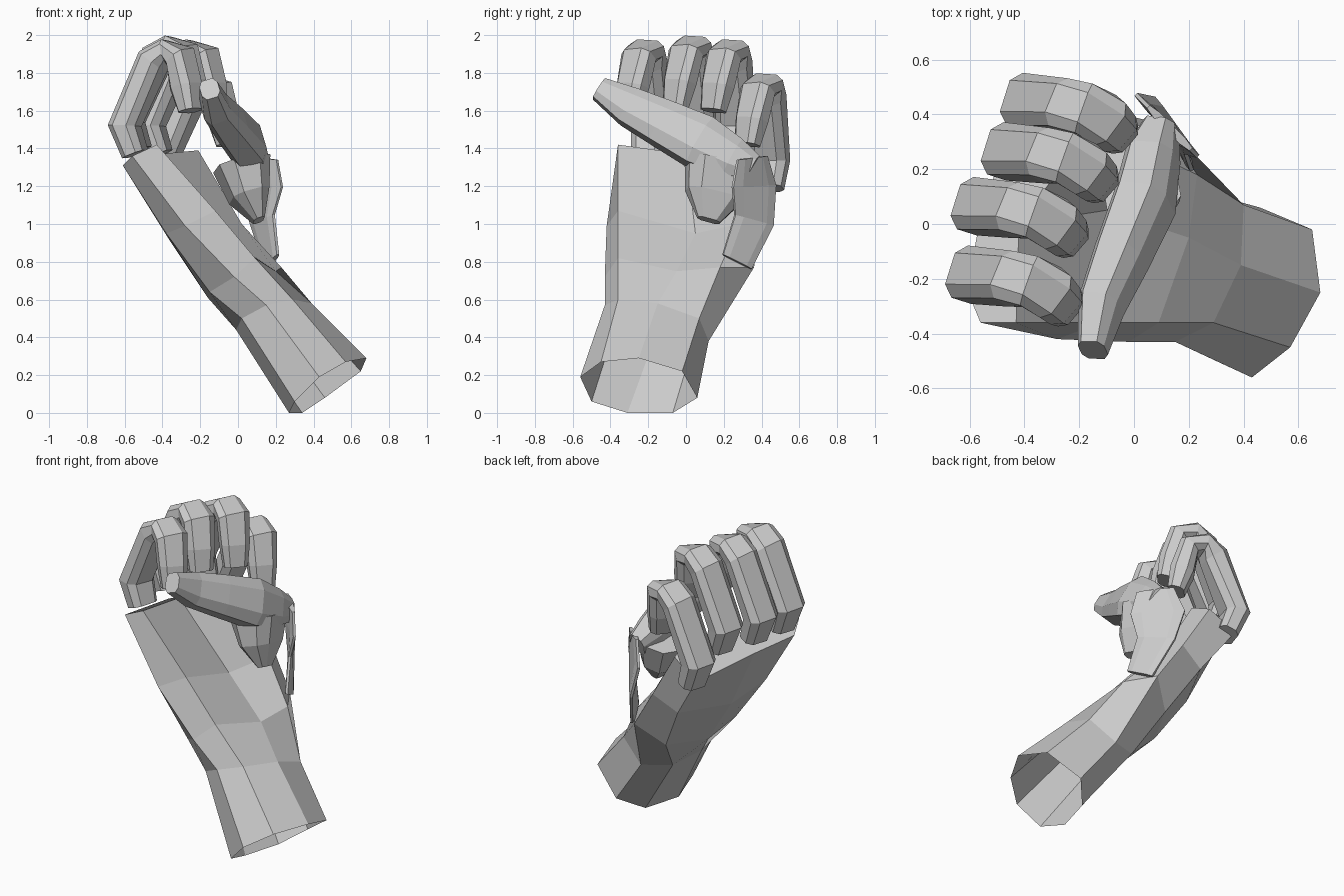
import bpy, bmesh
from mathutils import Vector

OCT = [(.6, 1), (1, .5), (1, -.5), (.6, -1), (-.6, -1), (-1, -.5), (-1, .5), (-.6, 1)]


def loft(name, rings, cap_start=True, cap_end=True):
    """Skin a list of equal-length point rings with flat faces."""
    bm = bmesh.new()
    vr = [[bm.verts.new(p) for p in r] for r in rings]
    n = len(rings[0])
    for a, b in zip(vr, vr[1:]):
        for i in range(n):
            j = (i + 1) % n
            bm.faces.new((a[i], a[j], b[j], b[i]))
    if cap_start:
        bm.faces.new(vr[0])
    if cap_end:
        bm.faces.new(vr[-1])
    bmesh.ops.recalc_face_normals(bm, faces=bm.faces)
    me = bpy.data.meshes.new(name)
    bm.to_mesh(me)
    bm.free()
    ob = bpy.data.objects.new(name, me)
    bpy.context.collection.objects.link(ob)
    return ob


def limb(name, path, offset=(0, 0, 0)):
    """Octagonal limb: path entries are (centre, width dir, half width, half depth)."""
    pts = [Vector(p[0]) + Vector(offset) for p in path]
    rings = []
    for i, (c, hint, w, d) in enumerate(path):
        t = Vector()
        if i:
            t += (pts[i] - pts[i - 1]).normalized()
        if i < len(pts) - 1:
            t += (pts[i + 1] - pts[i]).normalized()
        t.normalize()
        s = Vector(hint)
        s = (s - t * s.dot(t)).normalized()
        n = t.cross(s)
        rings.append([pts[i] + s * u * w + n * v * d for u, v in OCT])
    return loft(name, rings)


# forearm, wrist and palm (open at the cut end)
loft("forearm_and_palm", [
    [(.68, -.25, .29), (.65, -.02, .22), (.46, .06, .08), (.34, -.07, 0),
     (.27, -.31, 0), (.30, -.50, .06), (.43, -.56, .19), (.57, -.45, .27)],
    [(.39, -.15, .58), (.40, .07, .50), (.24, .12, .38), (.06, .05, .40),
     (-.01, -.15, .44), (.02, -.36, .50), (.15, -.43, .57), (.29, -.36, .60)],
    [(.20, -.05, .75), (.23, .18, .77), (.12, .36, .77), (-.03, .25, .63),
     (-.16, 0, .61), (-.15, -.30, .64), (-.02, -.43, .72), (.09, -.36, .82)],
    [(-.10, .05, .95), (.02, .28, 1.00), (-.04, .40, 1.02), (-.20, .37, .93),
     (-.36, .05, .91), (-.38, -.28, .95), (-.28, -.42, .99), (-.12, -.36, 1.07)],
    [(-.42, 0, 1.37), (-.21, .28, 1.39), (-.22, .43, 1.32), (-.39, .46, 1.21),
     (-.55, .08, 1.30), (-.61, -.24, 1.31), (-.56, -.36, 1.36), (-.43, -.36, 1.42)],
], cap_start=False)

# four curled fingers, same shape stepped across the knuckles
A, B, C = (.3, .95, 0), (.5, .86, 0), (.65, .76, 0)
finger = [
    ((-.545, -.20, 1.37), A, .085, .06),
    ((-.60, -.185, 1.52), A, .10, .075),
    ((-.45, -.20, 1.86), B, .095, .075),
    ((-.38, -.21, 1.92), C, .095, .055),
    ((-.305, -.25, 1.885), C, .095, .065),
    ((-.275, -.28, 1.73), C, .085, .07),
    ((-.25, -.305, 1.60), C, .07, .05),
]
steps = [(0, 0, 0), (.02, .25, .02), (.13, .45, .0), (.20, .63, -.18)]
for i, off in enumerate(steps):
    limb("finger_%d" % (i + 1), finger, off)

# thumb folded across the palm
T = (1, 0, .3)
limb("thumb", [
    ((.10, .36, 1.29), T, .06, .07),
    ((.07, .25, 1.34), T, .09, .11),
    ((.04, .08, 1.43), T, .10, .14),
    ((-.045, -.12, 1.53), T, .09, .12),
    ((-.12, -.30, 1.62), T, .075, .10),
    ((-.15, -.46, 1.715), T, .05, .06),
])

# muscle under the thumb
M = (-.2, 1, 0)
limb("thumb_base", [
    ((.11, .12, 1.02), M, .06, .03),
    ((.06, .15, 1.15), M, .15, .10),
    ((.02, .18, 1.32), M, .18, .14),
])

# thin web strip joining the wrist to the thumb base
limb("thumb_web", [
    ((.18, .27, .80), (-.4, .9, 0), .09, .015),
    ((.13, .36, 1.02), (-.5, .85, 0), .12, .015),
    ((.12, .36, 1.20), (-.7, .7, 0), .16, .015),
    ((.13, .35, 1.35), (-.7, .7, 0), .11, .015),
])
